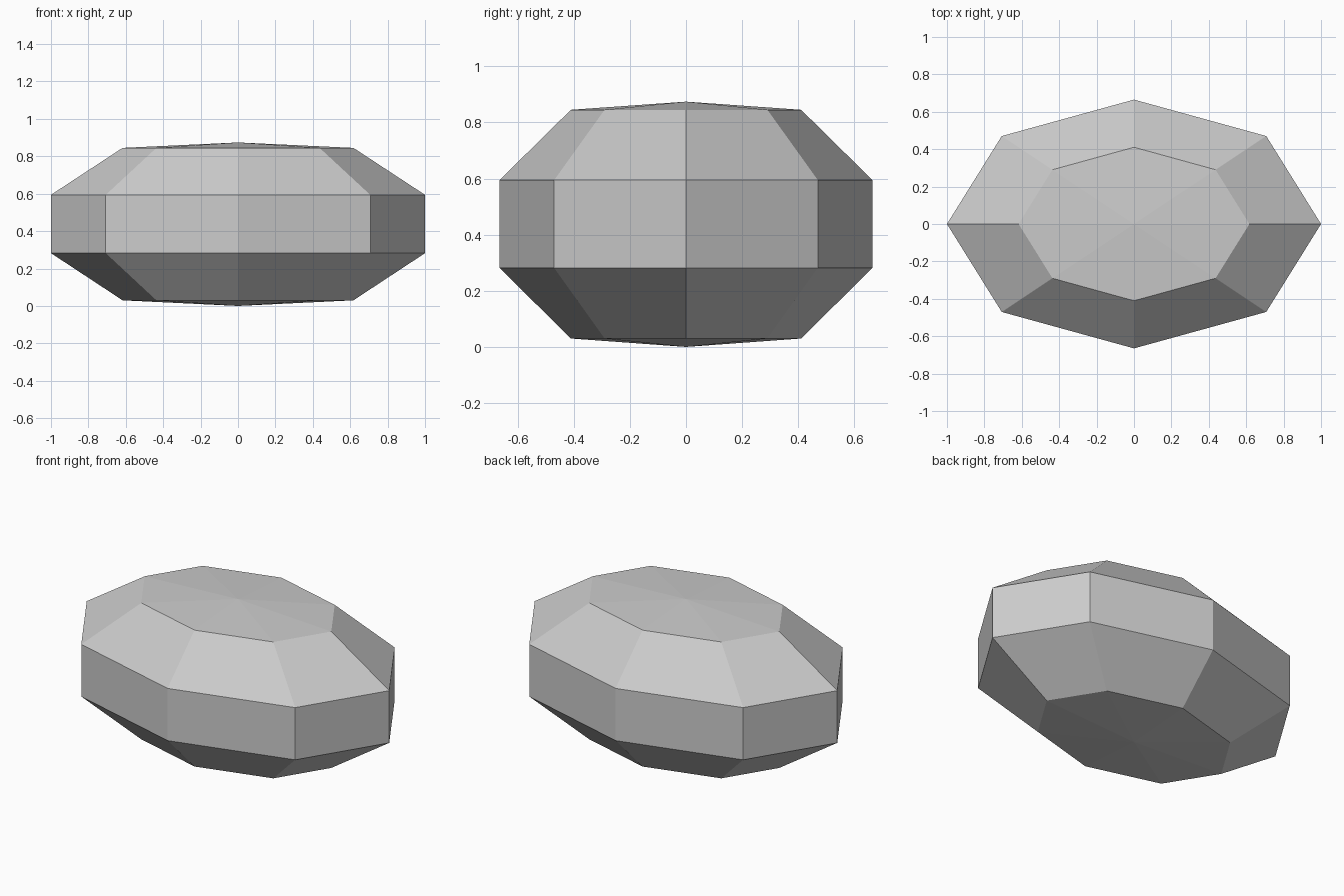
import bpy, bmesh, math

if "Cube" in bpy.data.objects:
    bpy.data.objects.remove(bpy.data.objects["Cube"])

# Stone colour
grey = bpy.data.materials.new("stone grey")
grey.diffuse_color = (0.6, 0.6, 0.6, 1)
grey.use_nodes = True
grey.node_tree.nodes["Principled BSDF"].inputs["Base Color"].default_value = grey.diffuse_color

SIDES = 8
DEPTH = 0.665                      # y radius relative to x radius
RINGS = [(0.617, 0.033), (1.0, 0.285), (1.0, 0.597), (0.617, 0.848)]  # x radius, height
BOTTOM, TOP = 0.003, 0.877

bm = bmesh.new()

# Stacked elliptical rings
loops = []
for radius, z in RINGS:
    angles = [2 * math.pi * i / SIDES for i in range(SIDES)]
    loops.append([bm.verts.new((radius * math.cos(a), radius * DEPTH * math.sin(a), z))
                  for a in angles])

# Side facets
for low, high in zip(loops, loops[1:]):
    for i in range(SIDES):
        j = (i + 1) % SIDES
        bm.faces.new((low[i], low[j], high[j], high[i]))

# Shallow pointed caps
bottom = bm.verts.new((0, 0, BOTTOM))
top = bm.verts.new((0, 0, TOP))
for i in range(SIDES):
    j = (i + 1) % SIDES
    bm.faces.new((loops[0][j], loops[0][i], bottom))
    bm.faces.new((loops[-1][i], loops[-1][j], top))

# Rest on the ground
bmesh.ops.translate(bm, verts=bm.verts, vec=(0, 0, -BOTTOM))
bmesh.ops.recalc_face_normals(bm, faces=bm.faces)

mesh = bpy.data.meshes.new("faceted_stone")
bm.to_mesh(mesh)
bm.free()
mesh.materials.append(grey)
stone = bpy.data.objects.new("faceted_stone", mesh)
bpy.context.collection.objects.link(stone)
